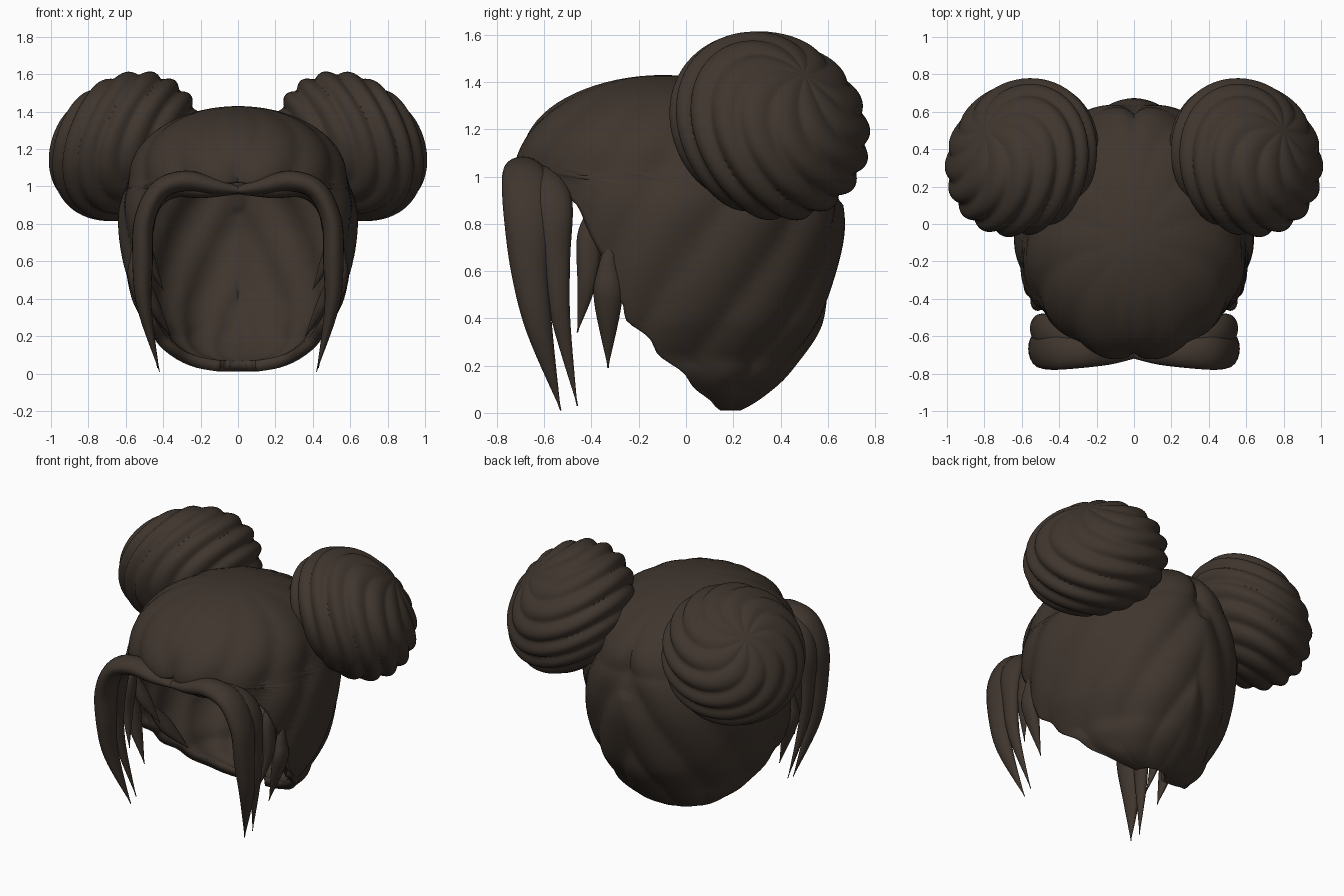
import bpy, bmesh
from math import sin, cos, pi, acos, exp
from mathutils import Vector

cube = bpy.data.objects.get("Cube")
if cube:
    bpy.data.objects.remove(cube, do_unlink=True)

brown = bpy.data.materials.new("dark brown hair")
brown.use_nodes = True
colour = (0.05, 0.036, 0.027, 1)
brown.diffuse_color = colour
bsdf = brown.node_tree.nodes["Principled BSDF"]
bsdf.inputs["Base Color"].default_value = colour
bsdf.inputs["Roughness"].default_value = 0.8


def smooth_rows(rows, steps):
    """Catmull-Rom interpolation through rows of numbers."""
    out = []
    for i in range(len(rows) - 1):
        before, start = Vector(rows[max(i - 1, 0)]), Vector(rows[i])
        end, after = Vector(rows[i + 1]), Vector(rows[min(i + 2, len(rows) - 1)])
        slope_in, slope_out = (end - before) / 2, (after - start) / 2
        for s in range(steps):
            t = s / steps
            blend = t * t * (3 - 2 * t)
            out.append(start.lerp(end, blend)
                       + slope_in * t * (1 - t) ** 2 - slope_out * t * t * (1 - t))
    out.append(Vector(rows[-1]))
    return out


def grid_object(name, grid, closed=True):
    """Skin a grid of points; closed forms get outward normals and end caps."""
    bm = bmesh.new()
    verts = [[bm.verts.new(point) for point in row] for row in grid]
    for low, high in zip(verts, verts[1:]):
        for j in range(len(low) - 1):
            bm.faces.new((low[j], high[j], high[j + 1], low[j + 1]))
    bmesh.ops.remove_doubles(bm, verts=bm.verts, dist=0.0005)
    if closed:
        bmesh.ops.holes_fill(bm, edges=[e for e in bm.edges if e.is_boundary])
        bmesh.ops.recalc_face_normals(bm, faces=bm.faces)
    mesh = bpy.data.meshes.new(name)
    bm.to_mesh(mesh)
    bm.free()
    mesh.materials.append(brown)
    obj = bpy.data.objects.new(name, mesh)
    bpy.context.collection.objects.link(obj)
    bpy.ops.object.select_all(action='DESELECT')
    obj.select_set(True)
    bpy.context.view_layer.objects.active = obj
    bpy.ops.object.shade_smooth_by_angle(angle=0.9)
    return obj


COLUMNS = 120
MIDDLE = -0.1


def cap_slice(z, half_width, centre, back, front, cut):
    """Horizontal arc of the cap, open at the face where it meets the cut."""
    limit = acos(max(-1, min(0, (cut - centre) / (centre - front))))
    row = []
    for j in range(COLUMNS + 1):
        a = limit * (2 * j / COLUMNS - 1)
        # Combed ridges sweep back towards the buns, with a central parting
        ridge = 1 + 0.04 * (abs(sin(6 * abs(a) + 6 * z)) - 0.65)
        reach = back - centre if cos(a) > 0 else centre - front
        x = half_width * sin(a) * ridge
        y = centre + cos(a) * reach * ridge
        if z > 0.9:
            y -= cos(a) * 0.04 * half_width * exp(-(x / 0.03) ** 2)
        row.append((x, y, z))
    return row


# Cap: lower slices (height, half width, back, face cut), then a rounded dome
slices = [
    (.01, .10, .23, .14), (.03, .22, .27, .11), (.07, .32, .33, .08),
    (.14, .41, .41, .01), (.23, .47, .48, -.09), (.33, .53, .55, -.18),
    (.42, .57, .59, -.26), (.58, .61, .63, -.32), (.75, .63, .66, -.4),
    (.88, .63, .66, -.47), (.97, .61, .65, -.6), (1.03, .59, .63, -.8)]
grid = []
for z, half_width, back, cut in smooth_rows(slices, 4):
    # Slightly ragged cut ends along the lower rim
    cut += 0.012 * sin(45 * z) if z < 0.6 else 0
    grid.append(cap_slice(z, half_width, max(cut, MIDDLE), back, -.55 - .17 * z, cut))
DOME_STEPS = 20
for k in range(1, DOME_STEPS):
    rise = k / DOME_STEPS * pi / 2
    shrink = cos(rise)
    grid.append(cap_slice(1.03 + 0.4 * sin(rise), 0.585 * shrink, MIDDLE,
                          MIDDLE + 0.73 * shrink, MIDDLE - 0.63 * shrink, -1))
grid.append([(0, MIDDLE, 1.43)] * (COLUMNS + 1))
cap = grid_object("hair_cap", grid, closed=False)
shell = cap.modifiers.new("thickness", 'SOLIDIFY')
shell.thickness = 0.06
shell.offset = -1


def bun(name, side):
    """Flattened ball with ridges spiralling out from a tilted axis."""
    axis = Vector((.6, .45, .66)).normalized()
    across = axis.cross(Vector((0, 0, 1))).normalized()
    upward = axis.cross(across)
    centre = Vector((.60, .355, 1.215))
    rings = []
    for i in range(61):
        t = pi * i / 60
        ring = []
        for j in range(161):
            p = 2 * pi * j / 160
            groove = abs(sin(5 * p + 8 * cos(t)))
            swell = 1 + 0.075 * (groove - 0.65) * sin(t)
            around = (across * cos(p) + upward * sin(p)) * sin(t) ** 0.9 * 0.432
            point = centre + (around + axis * cos(t) * 0.33) * swell
            ring.append((side * point.x, point.y, point.z))
        rings.append(ring)
    grid_object(name, rings)


def lock(name, rows, side, sides=20):
    """Tapered lock: rows of x, y, z and half depth."""
    path = smooth_rows(rows, 7)
    rings = []
    for i, row in enumerate(path):
        behind, ahead = path[max(i - 1, 0)], path[min(i + 1, len(path) - 1)]
        tangent = (Vector(ahead[:3]) - Vector(behind[:3])).normalized()
        thick = tangent.cross(Vector((0, 1, 0))).normalized()
        wide = thick.cross(tangent)
        depth = max(row[3], 0.003)
        thickness = min(0.055, 0.7 * depth)
        ring = []
        for j in range(sides + 1):
            k = 2 * pi * j / sides
            point = Vector(row[:3]) + wide * cos(k) * depth + thick * sin(k) * thickness
            ring.append((side * point.x, point.y, point.z))
        rings.append(ring)
    grid_object(name, rings)


# Locks: swept fringe in two layers, then short wisps and tufts at the rim
locks = {
    "front_fringe": [
        (0, -.69, .98, .03), (.12, -.69, 1, .06), (.28, -.69, 1.03, .08),
        (.42, -.68, .98, .1), (.5, -.67, .82, .1), (.51, -.66, .6, .08),
        (.5, -.62, .35, .055), (.42, -.53, .01, 0)],
    "rear_fringe": [
        (0, -.67, .98, .03), (.18, -.65, .98, .06), (.36, -.61, .99, .08),
        (.48, -.57, .88, .09), (.51, -.55, .65, .06), (.5, -.53, .4, .04),
        (.43, -.46, .03, 0)],
    "front_wisp": [
        (.5, -.39, .88, .01), (.51, -.41, .75, .05),
        (.52, -.42, .55, .04), (.48, -.46, .34, 0)],
    "rear_wisp": [
        (.54, -.31, .76, .01), (.55, -.33, .62, .04),
        (.54, -.33, .48, .06), (.46, -.33, .19, 0)],
    "upper_tuft": [(.52, -.36, .78, .02), (.48, -.31, .62, .05), (.4, -.25, .45, 0)],
    "lower_tuft": [(.5, -.22, .52, .02), (.45, -.11, .36, .05), (.36, -.01, .2, 0)],
}
for label, side in (("left", 1), ("right", -1)):
    bun(label + "_bun", side)
    for part, rows in locks.items():
        lock(label + "_" + part, rows, side)
